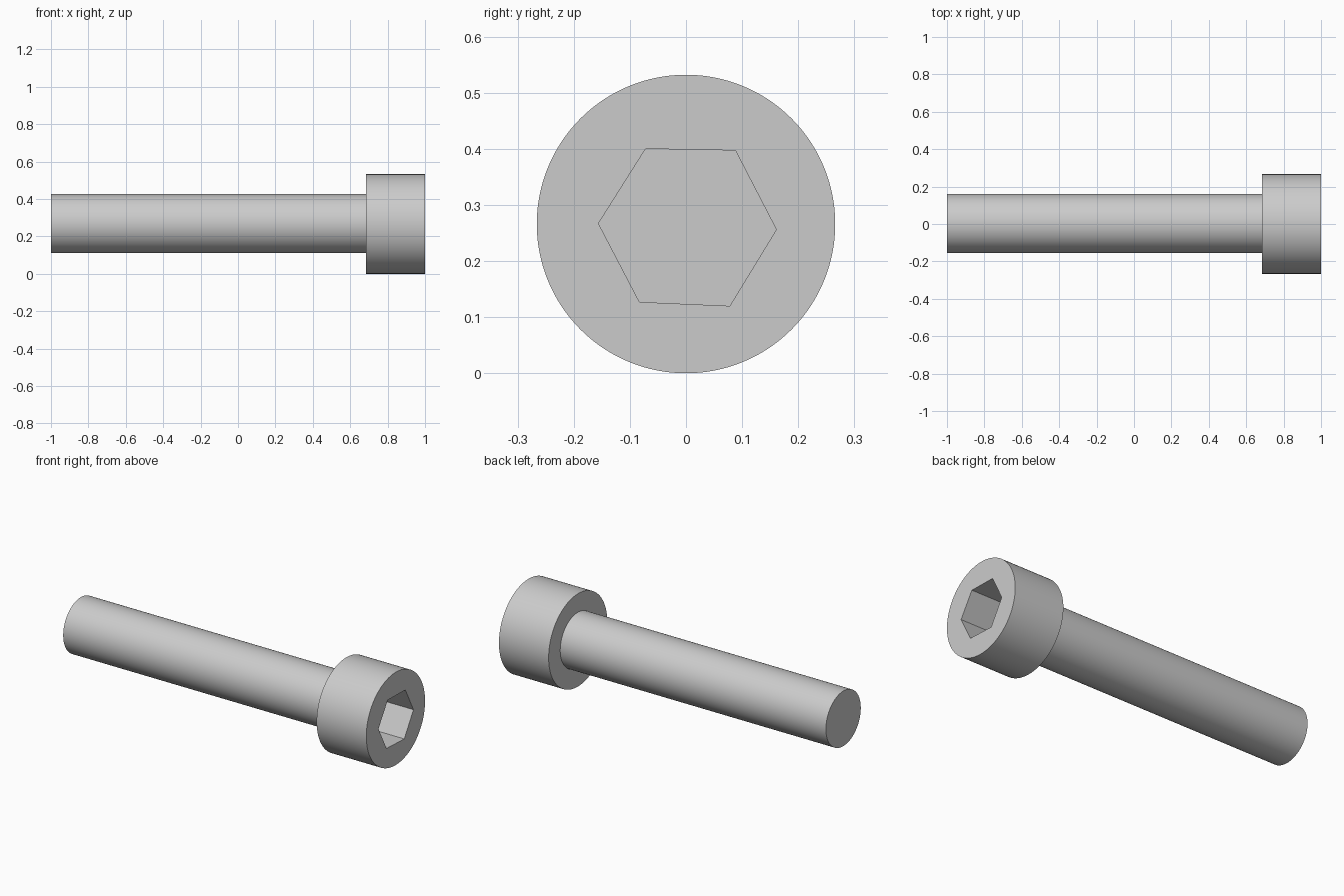
import bpy, bmesh
from math import pi

if "Cube" in bpy.data.objects:
    bpy.data.objects.remove(bpy.data.objects["Cube"])


def smooth(obj):
    bpy.ops.object.select_all(action='DESELECT')
    obj.select_set(True)
    bpy.context.view_layer.objects.active = obj
    bpy.ops.object.shade_smooth_by_angle(angle=pi / 6)


def rod(name, x0, x1, radius, y, z):
    bpy.ops.mesh.primitive_cylinder_add(
        vertices=128, radius=radius, depth=x1 - x0,
        location=((x0 + x1) / 2, y, z), rotation=(0, pi / 2, 0))
    obj = bpy.context.object
    obj.name = name
    return obj


# Shank, seated slightly into the head
shank = rod("shank", -1.0, 0.69, 0.158, 0.003, 0.268)
smooth(shank)

# Cylindrical head
head = rod("head", 0.685, 1.0, 0.266, 0.0, 0.266)

# Hexagonal socket cutter: (y, z) outline pushed along x
outline = [(-0.072, 0.400), (0.088, 0.397), (0.161, 0.256),
           (0.078, 0.120), (-0.083, 0.127), (-0.156, 0.267)]
bm = bmesh.new()
floor = bm.faces.new([bm.verts.new((0.80, y, z)) for y, z in outline])
side = bmesh.ops.extrude_face_region(bm, geom=[floor])
bmesh.ops.translate(bm, vec=(0.3, 0, 0),
                    verts=[v for v in side["geom"] if isinstance(v, bmesh.types.BMVert)])
bmesh.ops.recalc_face_normals(bm, faces=bm.faces)
mesh = bpy.data.meshes.new("socket_cutter")
bm.to_mesh(mesh)
bm.free()
cutter = bpy.data.objects.new("socket_cutter", mesh)
bpy.context.collection.objects.link(cutter)
cutter.hide_render = True

# Cut the socket, then remove the cutter
cut = head.modifiers.new("socket", 'BOOLEAN')
cut.operation = 'DIFFERENCE'
cut.solver = 'EXACT'
cut.object = cutter
bpy.context.view_layer.objects.active = head
bpy.ops.object.modifier_apply(modifier=cut.name)
bpy.data.objects.remove(cutter)
smooth(head)
